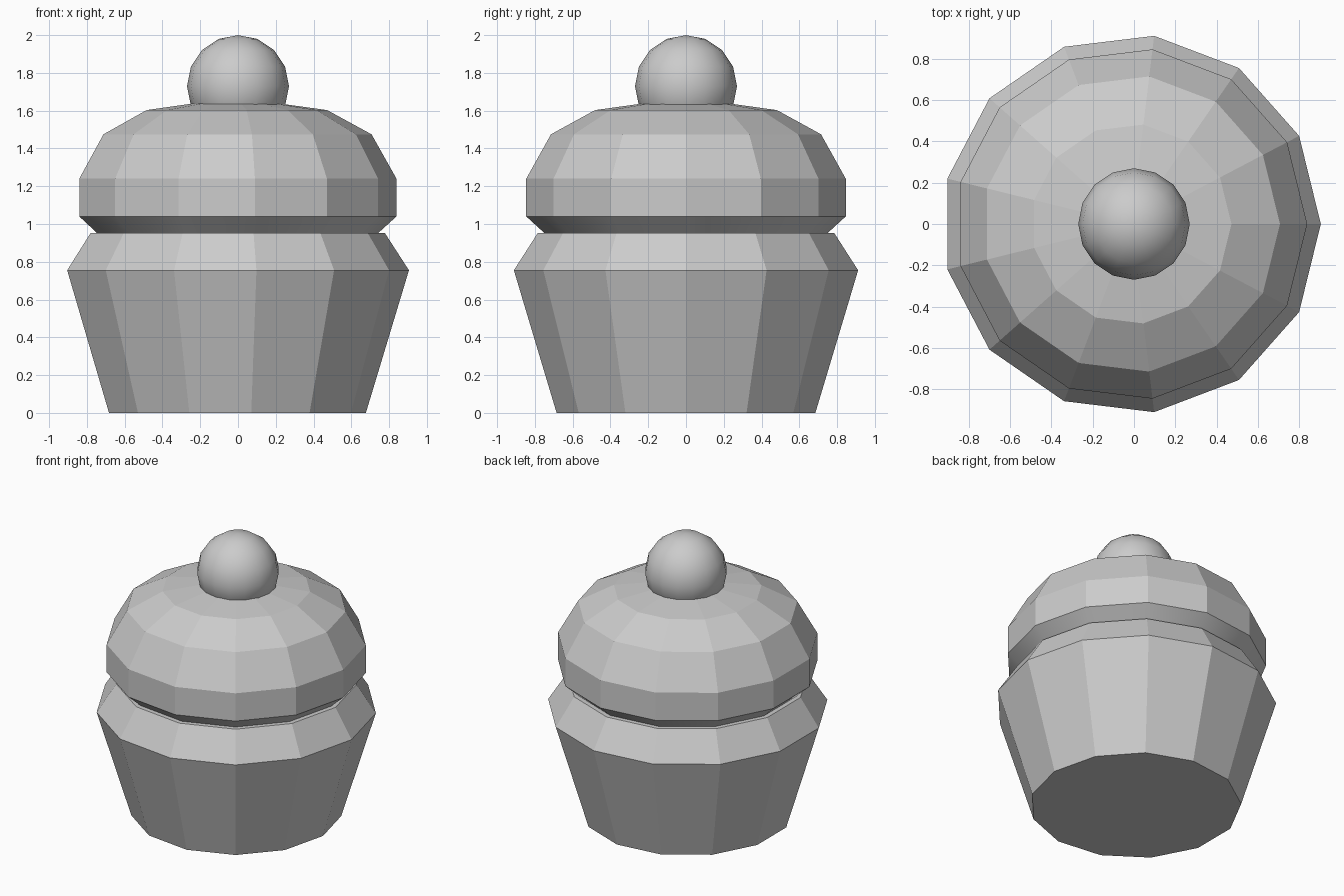
import bpy, bmesh
from math import cos, sin, tau

cube = bpy.data.objects.get("Cube")
if cube:
    bpy.data.objects.remove(cube)

SIDES = 13
SHIFT = -0.013  # centres the odd-sided outline on x

grey = bpy.data.materials.new("plain grey")
grey.use_nodes = True
colour = (0.6, 0.6, 0.6, 1)
grey.diffuse_color = colour
grey.node_tree.nodes["Principled BSDF"].inputs["Base Color"].default_value = colour


def finish(name, bm):
    bmesh.ops.recalc_face_normals(bm, faces=bm.faces)
    mesh = bpy.data.meshes.new(name)
    bm.to_mesh(mesh)
    bm.free()
    mesh.materials.append(grey)
    obj = bpy.data.objects.new(name, mesh)
    bpy.context.collection.objects.link(obj)
    return obj


def lathe(name, profile, apex=None, smooth_bands=()):
    """Stack rings of (radius, height); close with flat caps or a top point."""
    bm = bmesh.new()
    rings = [[bm.verts.new((r * cos(tau * i / SIDES) + SHIFT,
                            r * sin(tau * i / SIDES), z))
              for i in range(SIDES)] for r, z in profile]
    for band, (low, high) in enumerate(zip(rings, rings[1:])):
        for i in range(SIDES):
            j = (i + 1) % SIDES
            face = bm.faces.new((low[i], low[j], high[j], high[i]))
            face.smooth = band in smooth_bands
    bm.faces.new(rings[0][::-1])
    if apex is None:
        bm.faces.new(rings[-1])
    else:
        tip = bm.verts.new((SHIFT, 0, apex))
        for i in range(SIDES):
            bm.faces.new((rings[-1][i], rings[-1][(i + 1) % SIDES], tip))
    return finish(name, bm)


# Tapered cup with an inward-sloping collar
lathe("cake_cup", [(0.69, 0), (0.918, 0.755), (0.79, 0.953)])

# Domed frosting with a softly shaded underside, sunk into the cup
lathe("frosting_dome",
      [(0.72, 0.92), (0.852, 1.04), (0.852, 1.24), (0.72, 1.475), (0.485, 1.603)],
      apex=1.67, smooth_bands=(0,))

# Round cherry on top
bm = bmesh.new()
bmesh.ops.create_uvsphere(bm, u_segments=16, v_segments=8, radius=0.27)
bmesh.ops.translate(bm, verts=bm.verts, vec=(0, 0, 1.73))
for face in bm.faces:
    face.smooth = True
finish("cherry", bm)
